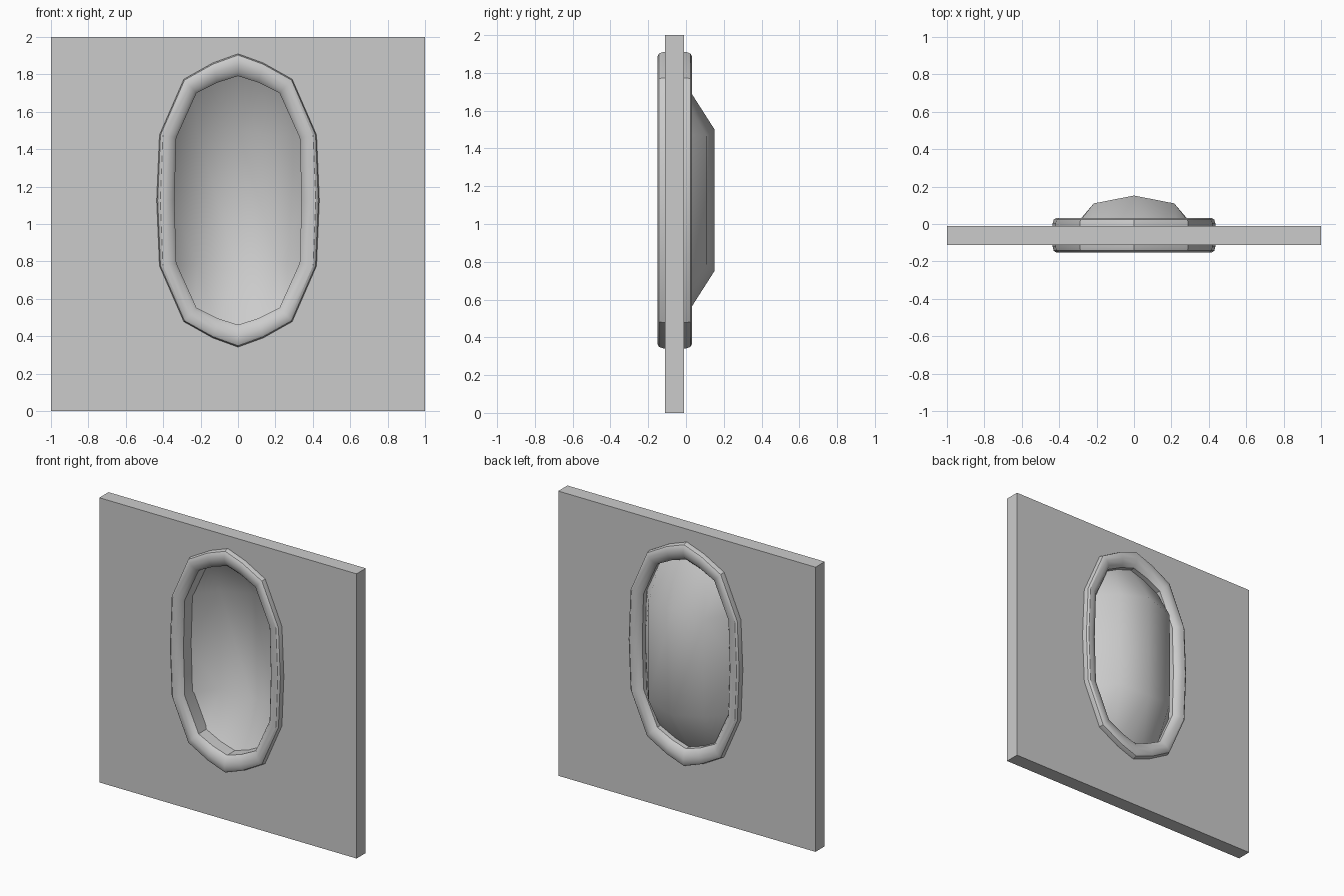
import bpy, bmesh

if "Cube" in bpy.data.objects:
    bpy.data.objects.remove(bpy.data.objects["Cube"])

CZ = 1.126       # height of the oval's centre
MID = -0.06      # depth of the wall's middle plane


def oval(quarter):
    """Mirror quarter points (top to side) into a closed 16-point oval in x, z."""
    right = quarter + [(x, -z) for x, z in reversed(quarter[:-1])]
    return right + [(-x, z) for x, z in reversed(right[1:-1])]


OUTER = oval([(0, 0.784), (0.135, 0.735), (0.29, 0.648), (0.42, 0.35), (0.435, 0)])
INNER = oval([(0, 0.665), (0.11, 0.63), (0.222, 0.574), (0.33, 0.335), (0.34, 0)])


def loop(t, y, grow=1.0):
    """Oval loop blended between outer (t=0) and inner (t=1) outline."""
    return [((a * (1 - t) + c * t) * grow, y, CZ + (b * (1 - t) + d * t) * grow)
            for (a, b), (c, d) in zip(OUTER, INNER)]


def finish(name, bm, smooth=None):
    bmesh.ops.recalc_face_normals(bm, faces=bm.faces[:])
    mesh = bpy.data.meshes.new(name)
    bm.to_mesh(mesh)
    bm.free()
    ob = bpy.data.objects.new(name, mesh)
    bpy.context.collection.objects.link(ob)
    bpy.ops.object.select_all(action='DESELECT')
    ob.select_set(True)
    bpy.context.view_layer.objects.active = ob
    if smooth:
        bpy.ops.object.shade_smooth_by_angle(angle=smooth)
    return ob


def loft(name, loops, closed, smooth=None):
    """Skin a list of loops; closed joins last to first, else the ends are capped."""
    bm = bmesh.new()
    rings = [[bm.verts.new(p) for p in pts] for pts in loops]
    pairs = list(zip(rings, rings[1:]))
    if closed:
        pairs.append((rings[-1], rings[0]))
    for a, b in pairs:
        for i in range(len(a)):
            j = (i + 1) % len(a)
            bm.faces.new((a[i], a[j], b[j], b[i]))
    if not closed:
        bm.faces.new(rings[0])
        bm.faces.new(rings[-1])
    return finish(name, bm, smooth)


# Wall panel with an oval opening hidden under the frame
corners = [(-1, 0), (1, 0), (1, 2), (-1, 2)]
wall = loft("wall", [[(x, y, z) for x, z in corners] for y in (-0.112, -0.01)], False)
cutter = loft("opening_cutter", [loop(0.5, -0.3), loop(0.5, 0.2)], False)
cutter.hide_render = True
cut = wall.modifiers.new("opening", 'BOOLEAN')
cut.object = cutter
cut.operation = 'DIFFERENCE'
cut.solver = 'EXACT'
bpy.context.view_layer.objects.active = wall
bpy.ops.object.modifier_apply(modifier=cut.name)
bpy.data.objects.remove(cutter)

# Oval frame: bevelled section swept around the opening, same front and back
half = [(0, 0.062), (0.06, 0.083), (0.2, 0.092), (0.5, 0.092), (0.82, 0.082), (1, 0.06)]
section = [(t, -d) for t, d in half] + [(t, d) for t, d in reversed(half)]
loft("oval_frame", [loop(t, MID + d) for t, d in section], True, 0.6)

# Shallow dish: hull of the oval rim and a raised spine, left open at the front
bm = bmesh.new()
for p in loop(1, MID, 1.06):
    bm.verts.new(p)
for s in (-1, 1):
    for x, y, z in ((-0.215, 0.11, 0.34), (0, 0.152, 0.373), (0.215, 0.11, 0.34)):
        bm.verts.new((x, y, CZ + s * z))
bmesh.ops.convex_hull(bm, input=bm.verts[:])
base = [f for f in bm.faces if all(abs(v.co.y - MID) < 1e-4 for v in f.verts)]
bmesh.ops.delete(bm, geom=base, context='FACES')
finish("dish", bm, 1.2)
